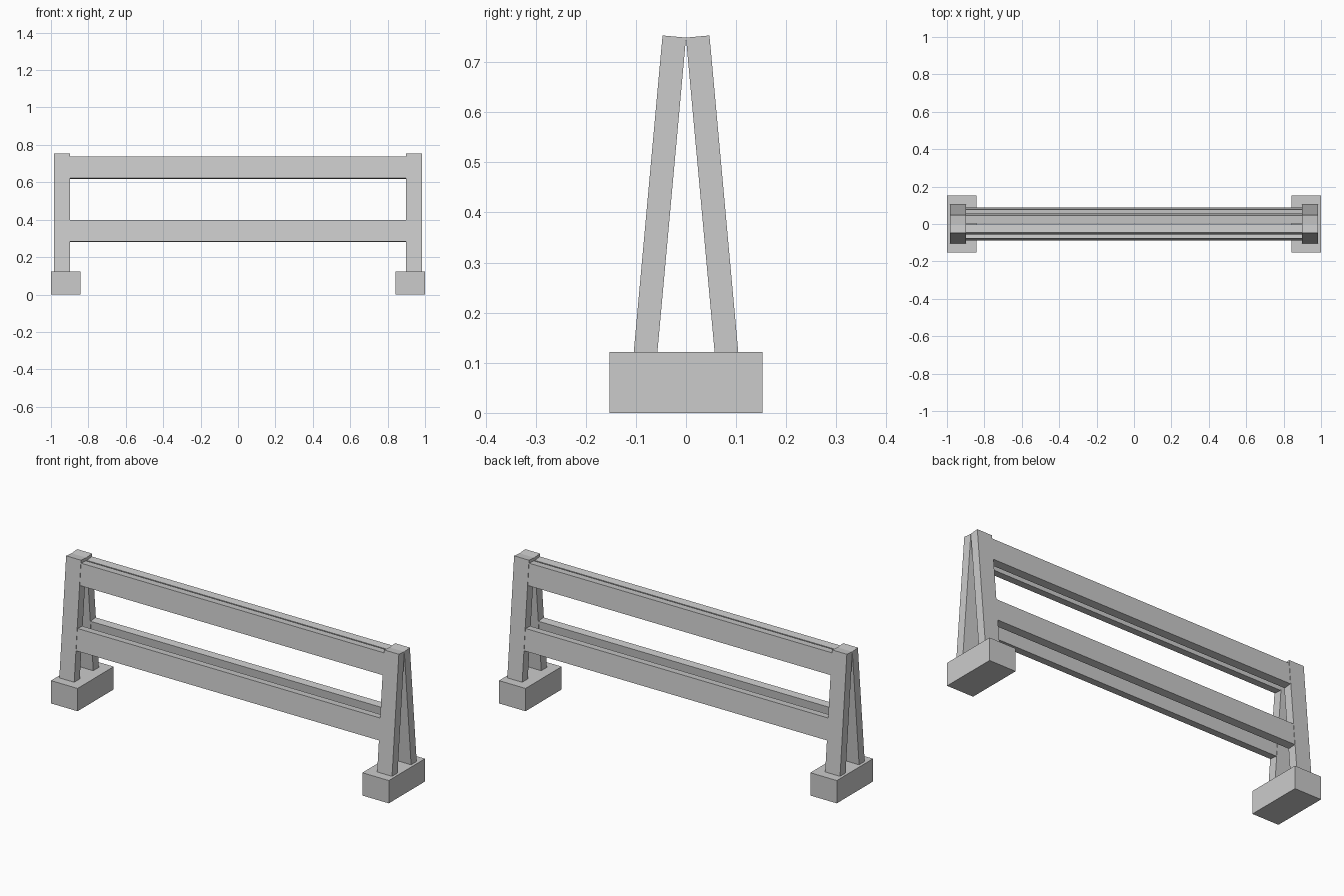
import bpy
from math import radians
from mathutils import Matrix, Vector

if "Cube" in bpy.data.objects:
    bpy.data.objects.remove(bpy.data.objects["Cube"])

LEAN = radians(5.2)   # lean of the A-frame legs
APEX = 0.749          # height where the inner leg faces meet


def box(name, lo, hi, matrix=Matrix.Identity(4)):
    """Axis-aligned box lo..hi, carried by a rigid transform."""
    lo, hi = Vector(lo), Vector(hi)
    bpy.ops.mesh.primitive_cube_add(size=1)
    ob = bpy.context.object
    ob.name = name
    size = Matrix.Diagonal((*(hi - lo), 1))
    ob.data.transform(matrix @ Matrix.Translation((lo + hi) / 2) @ size)
    return ob


# Foot blocks
for end, sx in (("left", -1), ("right", 1)):
    box(f"{end}_foot_block", (sx * 0.9215 - 0.0785, -0.153, 0),
        (sx * 0.9215 + 0.0785, 0.153, 0.122))

for side, turn in (("front", 0), ("back", 180)):
    # Leaning frame: origin at the apex, local z along the leg, -y outward
    frame = (Matrix.Rotation(radians(turn), 4, 'Z')
             @ Matrix.Translation((0, 0, APEX))
             @ Matrix.Rotation(-LEAN, 4, 'X'))

    # Legs, sunk a little into the foot blocks
    for end, sx in (("left", -1), ("right", 1)):
        if turn:
            end = "right" if end == "left" else "left"
        box(f"{side}_{end}_leg", (sx * 0.941 - 0.044, -0.047, -0.66),
            (sx * 0.941 + 0.044, 0, 0), frame)

    # Long rails, set just inside the leg faces
    for level, top in (("upper", -0.016), ("lower", -0.355)):
        box(f"{side}_{level}_rail", (-0.9, -0.045, top - 0.116),
            (0.9, -0.002, top), frame)
